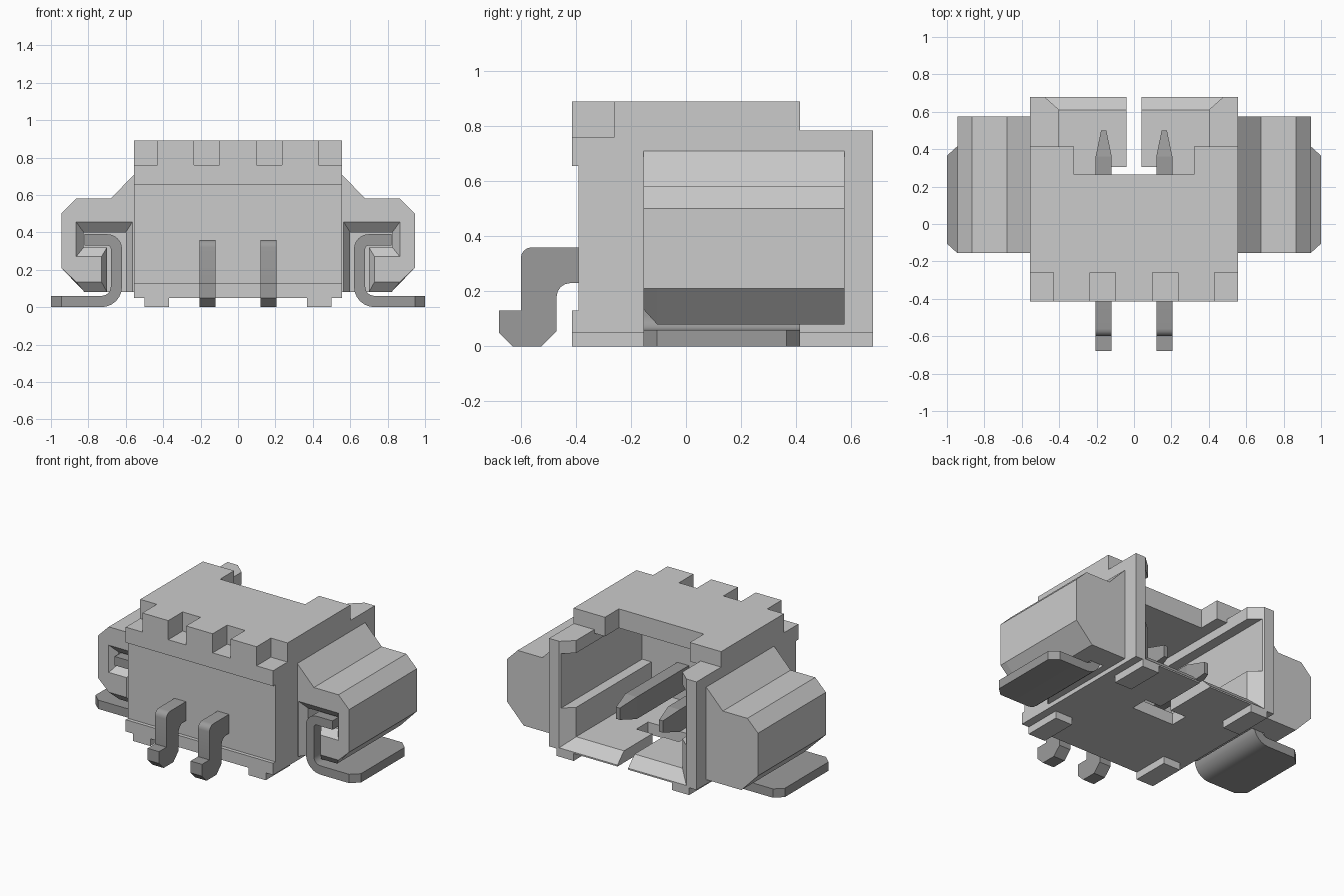
import bpy, bmesh, math

cube = bpy.data.objects.get("Cube")
if cube:
    bpy.data.objects.remove(cube, do_unlink=True)


def material(name, v):
    m = bpy.data.materials.new(name)
    m.use_nodes = True
    m.diffuse_color = (v, v, v, 1)
    m.node_tree.nodes["Principled BSDF"].inputs["Base Color"].default_value = (v, v, v, 1)
    return m


PLASTIC = material("light grey plastic", 0.6)
METAL = material("mid grey metal", 0.33)


def loft(name, rings, mat):
    """Skin a list of equal-length 3D rings and cap both ends."""
    bm = bmesh.new()
    vs = [[bm.verts.new(p) for p in ring] for ring in rings]
    n = len(rings[0])
    for a, b in zip(vs, vs[1:]):
        for i in range(n):
            j = (i + 1) % n
            bm.faces.new((a[i], a[j], b[j], b[i]))
    bm.faces.new(vs[0])
    bm.faces.new(vs[-1])
    bmesh.ops.recalc_face_normals(bm, faces=bm.faces)
    me = bpy.data.meshes.new(name)
    bm.to_mesh(me)
    bm.free()
    me.materials.append(mat)
    ob = bpy.data.objects.new(name, me)
    bpy.context.collection.objects.link(ob)
    return ob


def rect_xz(x0, x1, z0, z1, y):
    return [(x0, y, z0), (x1, y, z0), (x1, y, z1), (x0, y, z1)]


def box(name, x, y, z, mat=PLASTIC):
    return loft(name, [rect_xz(*x, *z, y[0]), rect_xz(*x, *z, y[1])], mat)


def arc(cx, cz, r, a0, a1, n=6):
    return [(cx + r * math.cos(math.radians(a0 + (a1 - a0) * i / n)),
             cz + r * math.sin(math.radians(a0 + (a1 - a0) * i / n))) for i in range(n + 1)]


def carve(ob, cutters):
    """Subtract every cutter, bake the result and remove the cutters."""
    for c in cutters:
        c.hide_render = True
        m = ob.modifiers.new("cut", 'BOOLEAN')
        m.operation, m.solver, m.object = 'DIFFERENCE', 'EXACT', c
    bpy.context.view_layer.update()
    dg = bpy.context.evaluated_depsgraph_get()
    me = bpy.data.meshes.new_from_object(ob.evaluated_get(dg))
    ob.modifiers.clear()
    ob.data = me
    for c in cutters:
        bpy.data.objects.remove(c, do_unlink=True)


# Housing block with its cavity, mouth, notches and floor slot
housing = box("housing", (-0.555, 0.555), (-0.415, 0.68), (0.05, 0.89))
cuts = [
    box("cut_front", (-0.7, 0.7), (-0.5, -0.39), (0.13, 0.655)),
    box("cut_rear_top", (-0.7, 0.7), (0.415, 0.8), (0.785, 1.0)),
    box("cut_cavity", (-0.40, 0.40), (-0.20, 0.72), (0.13, 0.76)),
    box("cut_grooves", (-0.47, 0.47), (-0.20, 0.72), (0.33, 0.70)),
    box("cut_open_top", (-0.40, 0.40), (0.415, 0.72), (0.5, 1.0)),
    box("cut_top_window", (-0.32, 0.32), (0.265, 0.72), (0.6, 1.0)),
    loft("cut_mouth", [rect_xz(-0.40, 0.40, 0.13, 1.0, 0.61),
                       rect_xz(-0.49, 0.49, 0.05, 1.0, 0.69)], PLASTIC),
    box("cut_slot_stem", (-0.04, 0.04), (0.25, 0.75), (0.0, 0.3)),
    box("cut_slot_bar", (-0.16, 0.16), (0.18, 0.305), (0.0, 0.3)),
]
for x in ((-0.6, -0.43), (-0.235, -0.10), (0.10, 0.235), (0.43, 0.6)):
    cuts.append(box("cut_notch", x, (-0.5, -0.26), (0.76, 1.0)))
carve(housing, cuts)

# Wing cross-sections (x, z): solid, slotted, and flared at the slot entry
OUTER = [(0.54, 0.725), (0.555, 0.71), (0.68, 0.58), (0.865, 0.58), (0.945, 0.50), (0.945, 0.21)]
SOLID = OUTER + [(0.82, 0.08), (0.54, 0.08)]
SLOT = OUTER + [(0.82, 0.08), (0.70, 0.08), (0.70, 0.32), (0.825, 0.32),
                (0.825, 0.40), (0.60, 0.40), (0.60, 0.08), (0.54, 0.08)]
FLARE = OUTER + [(0.865, 0.135), (0.73, 0.135), (0.73, 0.27), (0.865, 0.27),
                 (0.865, 0.455), (0.565, 0.455), (0.565, 0.08), (0.54, 0.08)]

# Clip strip outline: pairs of outer and inner points from hook to foot
T = 0.06
outer = [(0.82, 0.39)] + arc(0.70, 0.31, 0.08, 90, 180) + arc(0.73, 0.11, 0.11, 180, 270)
inner = [(0.82, 0.33)] + arc(0.70, 0.31, 0.08 - T, 90, 180) + arc(0.73, 0.11, 0.11 - T, 180, 270)
outer += [(0.945, 0.0), (1.0, 0.0)]
inner += [(0.945, T), (1.0, T)]

for s, side in ((1, "left"), (-1, "right")):
    def ring(sec, y):
        return [(s * x, y, z) for x, z in sec]

    loft(side + "_wing_back", [ring(SOLID, 0.42), ring(SOLID, 0.575)], PLASTIC)
    loft(side + "_wing", [ring(FLARE, -0.155), ring(SLOT, -0.105), ring(SLOT, 0.42)], PLASTIC)

    # Bent solder clip, with its foot corners cut off
    rings = []
    for (ox, oz), (ix, iz) in zip(outer, inner):
        y0, y1 = (-0.105, 0.365) if ox > 0.99 else (-0.155, 0.415)
        rings.append([(s * ox, y0, oz), (s * ox, y1, oz), (s * ix, y1, iz), (s * ix, y0, iz)])
    clip = loft(side + "_solder_clip", rings, METAL)

    # Standing feet under the housing
    for end, y in (("front", (-0.415, -0.155)), ("rear", (0.415, 0.68))):
        x = sorted((s * 0.37, s * 0.50))
        box(f"{side}_{end}_foot", x, y, (0.0, 0.06))

    # Contact pin: bent lead outside, tapered blade inside
    lead = [(-0.15, 0.36)] + arc(-0.56, 0.32, 0.04, 90, 180, 4)
    lead += [(-0.60, 0.13), (-0.68, 0.13), (-0.68, 0.05), (-0.63, 0.0), (-0.525, 0.0), (-0.47, 0.055)]
    lead += arc(-0.42, 0.18, 0.05, 180, 90, 4) + [(-0.15, 0.23)]
    cx, w = s * 0.162, 0.043
    pin = loft(side + "_pin_lead", [[(cx - w, y, z) for y, z in lead],
                                    [(cx + w, y, z) for y, z in lead]], METAL)
    loft(side + "_pin_blade", [rect_xz(cx - w, cx + w, 0.23, 0.38, -0.21),
                               rect_xz(cx - w, cx + w, 0.23, 0.38, 0.36),
                               rect_xz(cx - 0.014, cx + 0.014, 0.27, 0.35, 0.50)], METAL)

    # Smooth the bends, keep the corners crisp
    for ob in (clip, pin):
        bpy.ops.object.select_all(action='DESELECT')
        ob.select_set(True)
        bpy.context.view_layer.objects.active = ob
        bpy.ops.object.shade_smooth_by_angle(angle=math.radians(30))
